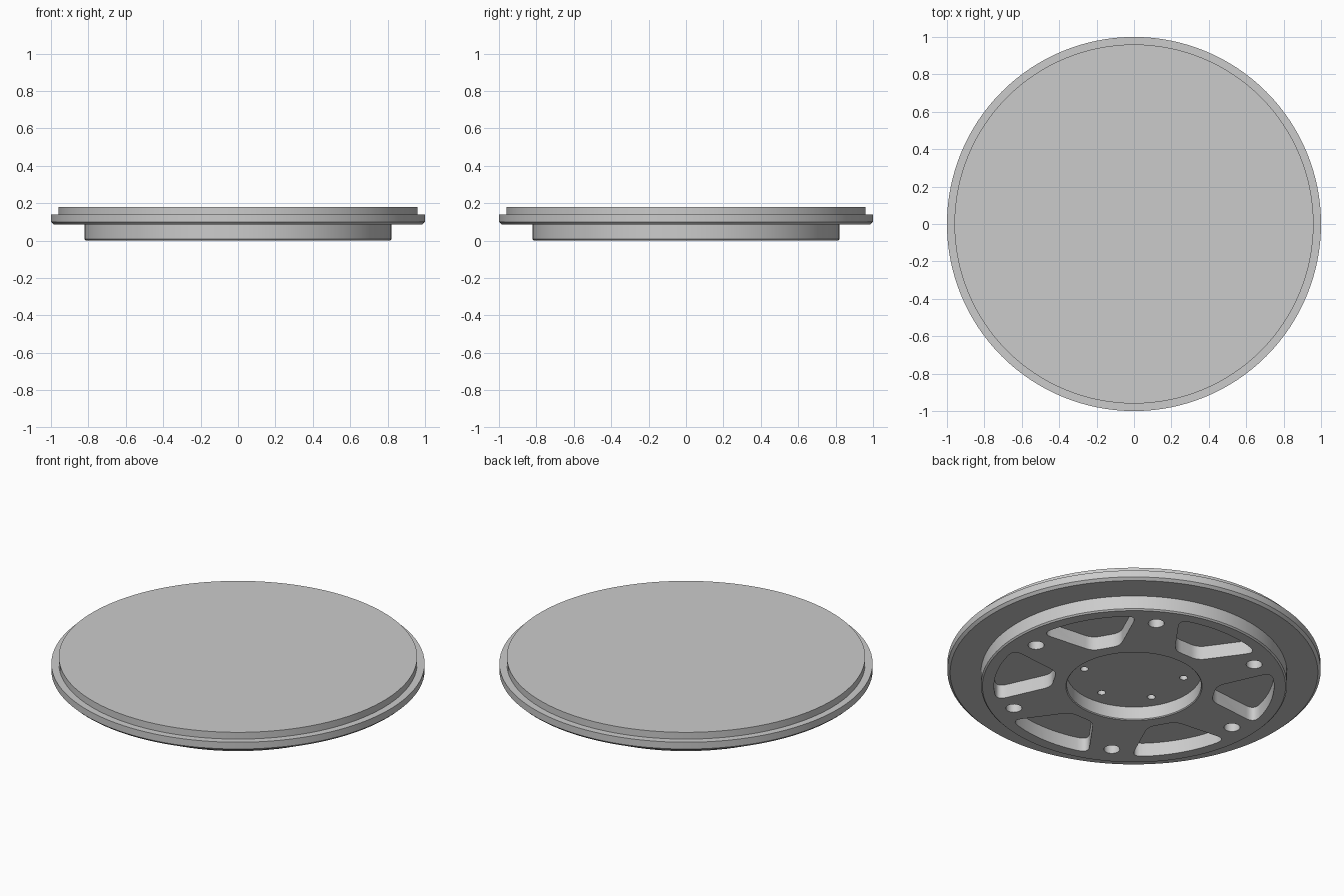
import bpy, bmesh
from math import sin, cos, pi, radians
from mathutils import Vector, Matrix

cube = bpy.data.objects.get("Cube")
if cube:
    bpy.data.objects.remove(cube, do_unlink=True)

SEGMENTS = 128
DEPTH = 0.08        # floor height of every recess on the underside

grey = bpy.data.materials.new("plain grey")
grey.use_nodes = True
colour = (0.6, 0.6, 0.6, 1)
grey.diffuse_color = colour
grey.node_tree.nodes["Principled BSDF"].inputs["Base Color"].default_value = colour


def make_object(name, bm):
    bmesh.ops.recalc_face_normals(bm, faces=bm.faces)
    mesh = bpy.data.meshes.new(name)
    bm.to_mesh(mesh)
    bm.free()
    mesh.materials.append(grey)
    obj = bpy.data.objects.new(name, mesh)
    bpy.context.collection.objects.link(obj)
    return obj


def lathe(name, profile):
    bm = bmesh.new()
    verts = [bm.verts.new((r, 0, z)) for r, z in profile]
    edges = [bm.edges.new(pair) for pair in zip(verts, verts[1:])]
    bmesh.ops.spin(bm, geom=verts + edges, axis=(0, 0, 1), cent=(0, 0, 0),
                   angle=2 * pi, steps=SEGMENTS, use_duplicate=False)
    bmesh.ops.remove_doubles(bm, verts=bm.verts, dist=0.0001)
    # one flat cap closes each end of the open profile
    bmesh.ops.holes_fill(bm, edges=[e for e in bm.edges if e.is_boundary], sides=0)
    return make_object(name, bm)


def rounded(before, corner, after, size, steps=6):
    """Points of a soft corner between two neighbouring outline points."""
    a = corner + (before - corner).normalized() * size
    b = corner + (after - corner).normalized() * size
    return [a.lerp(corner, t).lerp(corner.lerp(b, t), t)
            for t in (i / steps for i in range(steps + 1))]


def ring_cutter(name, outline, z_low, z_high, start):
    """Six copies of an outline, extruded and turned about the centre."""
    bm = bmesh.new()
    for k in range(6):
        turn = Matrix.Rotation(radians(start + 60 * k), 3, 'Z')
        face = bm.faces.new([bm.verts.new(turn @ Vector((p.x, p.y, z_low)))
                             for p in outline])
        solid = bmesh.ops.extrude_face_region(bm, geom=[face])
        moved = [v for v in solid["geom"] if isinstance(v, bmesh.types.BMVert)]
        bmesh.ops.translate(bm, verts=moved, vec=(0, 0, z_high - z_low))
    obj = make_object(name, bm)
    obj.hide_render = True
    return obj


def circle(centre, radius, count):
    return [Vector((centre + radius * cos(2 * pi * i / count),
                    radius * sin(2 * pi * i / count))) for i in range(count)]


# Turned body: top plate, stepped rim, lower hub and round centre recess
disc = lathe("disc_plate", [
    (0.36, DEPTH), (0.36, 0.005), (0.365, 0), (0.812, 0), (0.82, 0.008),
    (0.82, 0.086), (0.985, 0.086), (1.0, 0.1), (1.0, 0.14),
    (0.96, 0.14), (0.96, 0.18)])

# Pocket outline: curved outer edge, tapered sides, soft corners
arc = [Vector((0.75 * cos(radians(a)), 0.75 * sin(radians(a))))
       for a in range(-16, 17, 2)]
outer = Vector((0.70, 0.27))
inner = Vector((0.435, 0.08))
flip = Vector((1, -1))
upper = rounded(arc[-1], outer, inner, 0.06) + rounded(outer, inner, inner * flip, 0.045)
lower = [p * flip for p in reversed(upper)]
pocket = arc + upper + lower

cutters = [
    ring_cutter("pocket_cutter", pocket, -0.05, DEPTH, 30),
    ring_cutter("bolt_hole_cutter", circle(0.685, 0.043, 32), -0.05, DEPTH, 0),
    ring_cutter("screw_hole_cutter", circle(0.27, 0.022, 20), 0.04, 0.12, 30)]

bpy.context.view_layer.objects.active = disc
for cutter in cutters:
    cut = disc.modifiers.new(cutter.name, 'BOOLEAN')
    cut.operation = 'DIFFERENCE'
    cut.solver = 'EXACT'
    cut.object = cutter
    bpy.ops.object.modifier_apply(modifier=cut.name)
    bpy.data.objects.remove(cutter, do_unlink=True)

# Smooth round walls, crisp edges
bpy.ops.object.select_all(action='DESELECT')
disc.select_set(True)
bpy.ops.object.shade_smooth_by_angle(angle=radians(30))
